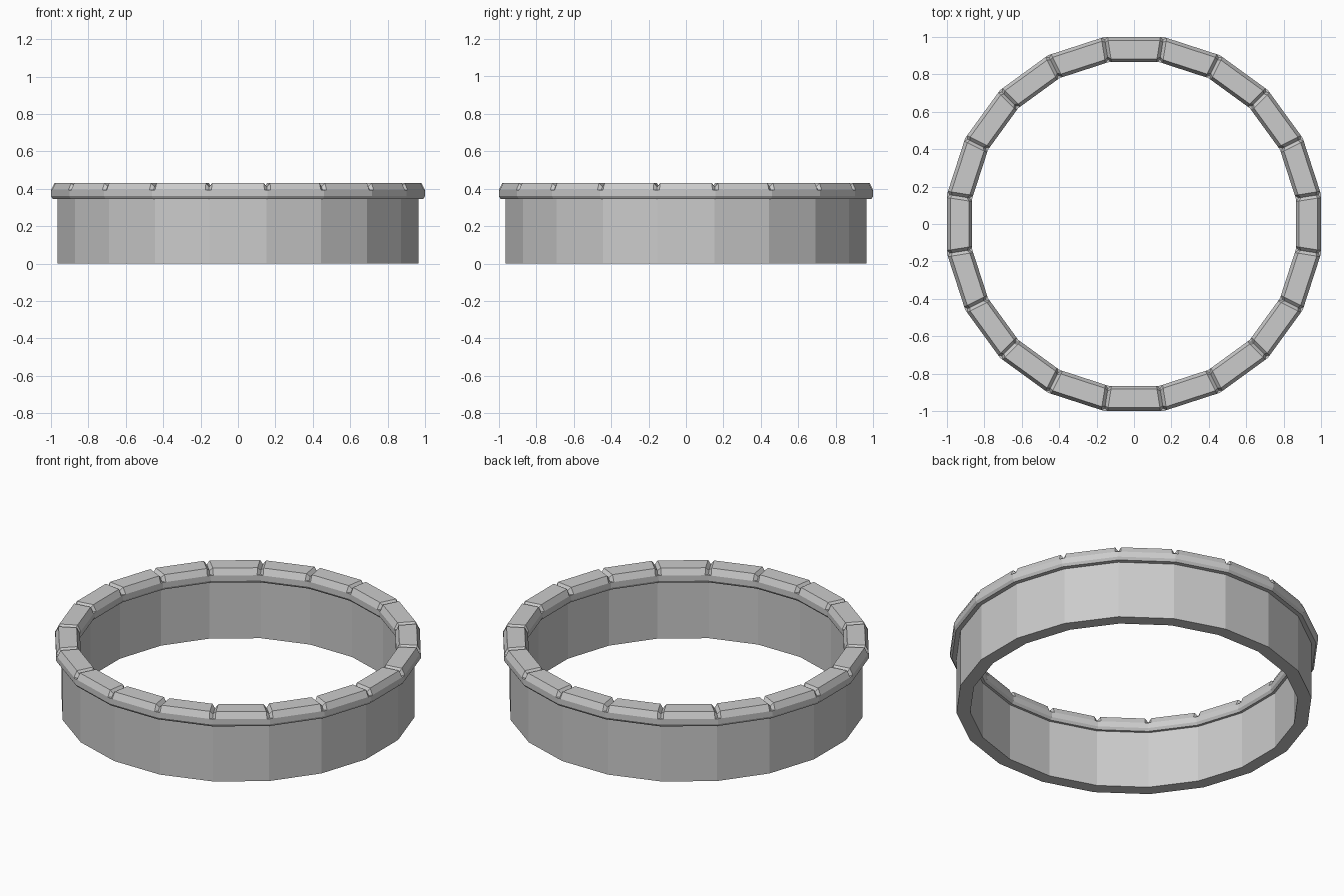
import bpy, bmesh
from math import pi, sin, cos, tan

if "Cube" in bpy.data.objects:
    bpy.data.objects.remove(bpy.data.objects["Cube"])

SIDES = 20
HALF = pi / SIDES
NOTCH = 0.017   # half width of each groove at the top

# Cross-section (distance to flat side, height): wall, then chamfered rim
lower = [(0.875, 0.345), (0.89, 0.345), (0.89, 0), (0.965, 0),
         (0.965, 0.345), (0.99, 0.345), (1.0, 0.36), (1.0, 0.393)]
block = lower + [(1.0, 0.393), (0.982, 0.43), (0.883, 0.43),
                 (0.865, 0.393), (0.865, 0.393), (0.865, 0.36)]
# Same section sunk along the groove between two rim blocks
groove = lower + [(0.985, 0.393), (0.972, 0.41), (0.893, 0.41),
                  (0.88, 0.393), (0.865, 0.393), (0.865, 0.36)]


def station(bm, profile, angle, side, inset):
    """Place a section on a flat side, inset from the corner at one end."""
    verts = []
    for r, z in profile:
        t = side * (r * tan(HALF) - inset)
        verts.append(bm.verts.new((r * cos(angle) - t * sin(angle),
                                   r * sin(angle) + t * cos(angle), z)))
    return verts


bm = bmesh.new()
rings = []
for i in range(SIDES):
    a = 2 * HALF * i
    rings.append(station(bm, groove, a, -1, 0))
    rings.append(station(bm, block, a, -1, NOTCH))
    rings.append(station(bm, block, a, 1, NOTCH))

# Skin the sections into a closed band
n = len(block)
for i, ring in enumerate(rings):
    nxt = rings[(i + 1) % len(rings)]
    for j in range(n):
        k = (j + 1) % n
        bm.faces.new((ring[j], nxt[j], nxt[k], ring[k]))
bmesh.ops.remove_doubles(bm, verts=bm.verts[:], dist=1e-5)
bmesh.ops.recalc_face_normals(bm, faces=bm.faces[:])

mesh = bpy.data.meshes.new("ring_wall_with_rim")
bm.to_mesh(mesh)
bm.free()
bpy.context.collection.objects.link(bpy.data.objects.new("ring_wall_with_rim", mesh))
